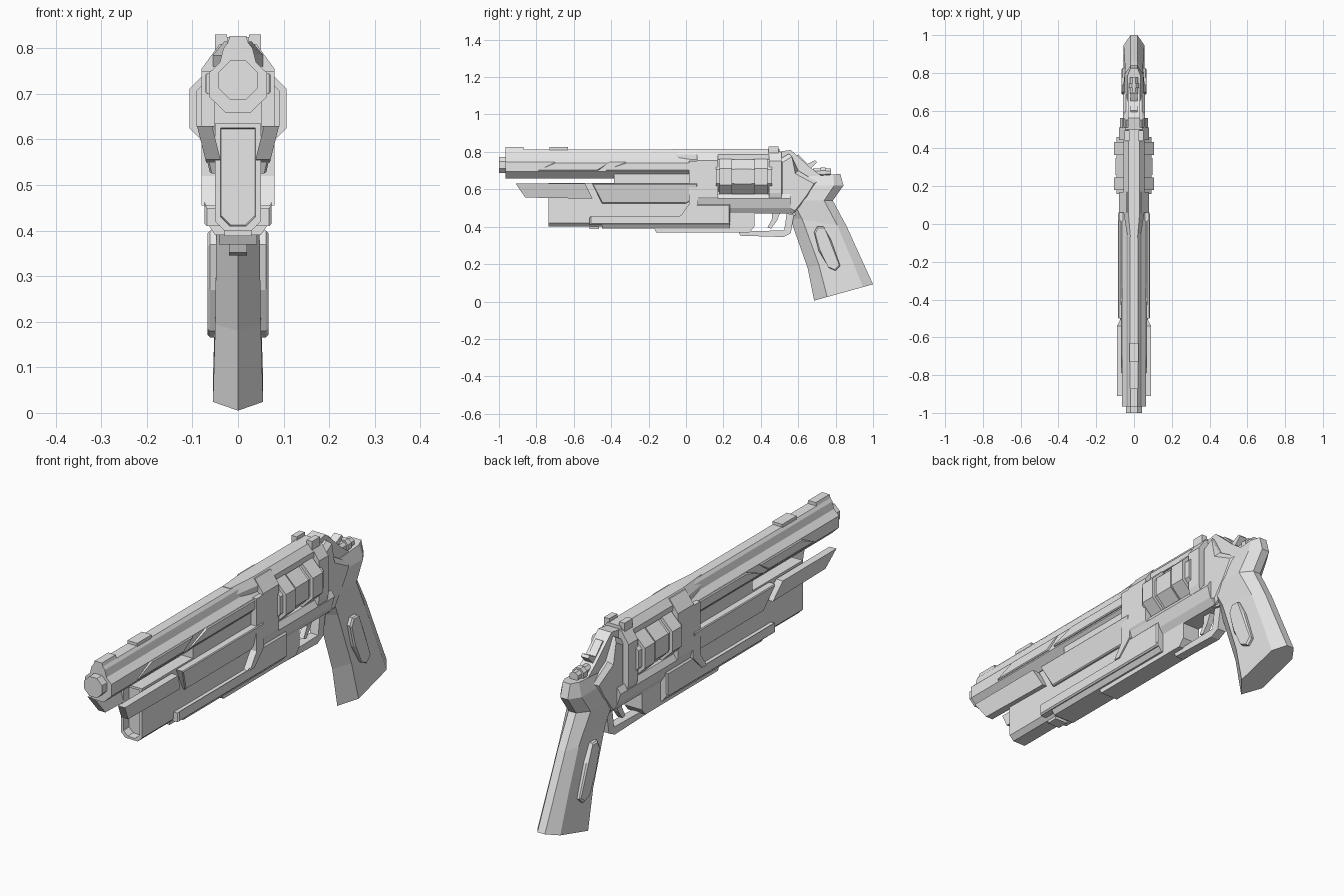
import bpy, bmesh, math

grey = bpy.data.materials.new("light_grey")
grey.diffuse_color = (0.8, 0.8, 0.8, 1)


def loft(name, rings):
    """Skin a list of equal-length point rings and cap both ends."""
    bm = bmesh.new()
    vs = [[bm.verts.new(p) for p in r] for r in rings]
    n = len(rings[0])
    for a, b in zip(vs, vs[1:]):
        for i in range(n):
            j = (i + 1) % n
            bm.faces.new((a[i], a[j], b[j], b[i]))
    bm.faces.new(vs[0])
    bm.faces.new(vs[-1])
    bmesh.ops.recalc_face_normals(bm, faces=bm.faces)
    me = bpy.data.meshes.new(name)
    bm.to_mesh(me)
    bm.free()
    me.materials.append(grey)
    ob = bpy.data.objects.new(name, me)
    bpy.context.collection.objects.link(ob)
    return ob


def prism(name, pts, w):
    """Side profile (y, z) extruded symmetrically across x."""
    return loft(name, [[(s * w, y, z) for y, z in pts] for s in (-1, 1)])


def plates(name, pts, x0, x1, slope=0.0, zref=0.0, edge=0.0):
    """Mirrored pair of side plates, optionally leaning outwards and bevel edged."""
    cy = sum(p[0] for p in pts) / len(pts)
    cz = sum(p[1] for p in pts) / len(pts)

    def ring(s, x, d):
        out = []
        for y, z in pts:
            y -= math.copysign(min(d, abs(y - cy)), y - cy)
            z -= math.copysign(min(d, abs(z - cz)), z - cz)
            out.append((s * (x + slope * (z - zref)), y, z))
        return out
    for s, side in ((-1, "left"), (1, "right")):
        rings = [ring(s, x0, 0), ring(s, x1 - edge, 0)]
        if edge:
            rings.append(ring(s, x1, edge))
        loft(name + "_" + side, rings)


def section(name, half, y0, y1):
    """Right half cross-section (x, z) mirrored and run along y."""
    pts = half + [(-x, z) for x, z in reversed(half)]
    return loft(name, [[(x, y, z) for x, z in pts] for y in (y0, y1)])


def octagon(name, a, z, y0, y1, az=None):
    az = az or a
    k = math.tan(math.pi / 8)
    return section(name, [(a * k, z + az), (a, z + az * k),
                          (a, z - az * k), (a * k, z - az)], y0, y1)


# barrel, muzzle and top rail
octagon("muzzle", 0.043, 0.73, -1.0, -0.95)
octagon("barrel", 0.064, 0.72, -0.965, 0.1, 0.062)
section("top_rail", [(0.022, 0.813), (0.032, 0.80), (0.042, 0.76)], -0.965, 0.12)
section("front_sight", [(0.018, 0.827), (0.026, 0.80)], -0.965, -0.87)
section("rail_block", [(0.024, 0.825), (0.024, 0.80)], -0.73, -0.63)
plates("barrel_front_panel", [(-0.79, 0.70), (-0.70, 0.745), (-0.41, 0.745), (-0.47, 0.70)],
       0.05, 0.07, edge=0.004)
plates("barrel_rear_panel", [(-0.43, 0.70), (-0.32, 0.745), (0.03, 0.745), (0.03, 0.70)],
       0.05, 0.072, edge=0.004)

# top strap over the cylinder, flaring out from the rail
loft("top_strap", [[(s * x * w, y, z) for s, x, z in
                    ((1, 0.03, 0.815), (1, 0.055, 0.785), (1, 0.055, 0.76),
                     (-1, 0.055, 0.76), (-1, 0.055, 0.785), (-1, 0.03, 0.815))]
                   for y, w in ((-0.08, 0.6), (0.06, 1), (0.50, 1))])

# housing under the barrel, with a recessed front
def housing_ring(y, w, z0, z1):
    return [(w, y, z1), (w, y, z0 + 0.02), (w - 0.02, y, z0),
            (0.02 - w, y, z0), (-w, y, z0 + 0.02), (-w, y, z1)]


loft("lower_housing", [housing_ring(0.235, 0.05, 0.40, 0.635),
                       housing_ring(-0.735, 0.05, 0.40, 0.635),
                       housing_ring(-0.735, 0.038, 0.41, 0.625),
                       housing_ring(-0.70, 0.036, 0.412, 0.623)])
section("barrel_support", [(0.052, 0.70), (0.052, 0.60)], -0.385, 0.10)
section("housing_nub", [(0.03, 0.41), (0.03, 0.388)], -0.515, -0.465)

# leaning side fins and panels
plates("side_fin", [(-0.91, 0.63), (-0.86, 0.556), (-0.50, 0.55), (-0.54, 0.63)],
       0.037, 0.070, 0.25, 0.55)
plates("middle_panel", [(-0.50, 0.63), (-0.45, 0.525), (0.0, 0.525), (0.06, 0.56), (0.06, 0.63)],
       0.035, 0.067, 0.22, 0.55, 0.004)
plates("lower_panel", [(-0.515, 0.41), (-0.515, 0.45), (-0.03, 0.45), (0.055, 0.52),
                       (0.235, 0.52), (0.235, 0.41)], 0.04, 0.074, edge=0.006)
plates("collar_post", [(0.015, 0.75), (0.015, 0.52), (-0.03, 0.455), (0.0, 0.455),
                       (0.065, 0.52), (0.065, 0.75)], 0.04, 0.08)
section("lower_panel_base", [(0.074, 0.425), (0.05, 0.39)], -0.45, 0.235)

# frame around the cylinder
section("collar", [(0.04, 0.81), (0.08, 0.755), (0.08, 0.56), (0.05, 0.50)], 0.06, 0.17)
section("frame_bottom", [(0.06, 0.575), (0.075, 0.55), (0.06, 0.50), (0.04, 0.47)], 0.06, 0.56)
section("recoil_shield", [(0.045, 0.80), (0.08, 0.75), (0.08, 0.58), (0.06, 0.50)], 0.445, 0.51)
for s in (-1, 1):
    loft("rear_sight", [[(s * x, y, z) for x, z in ((0.024, 0.83), (0.05, 0.83),
                        (0.05, 0.77), (0.024, 0.77))] for y in (0.44, 0.495)])

# fluted cylinder with raised bands
octagon("cylinder", 0.092, 0.668, 0.16, 0.46)
octagon("cylinder_front_band", 0.106, 0.668, 0.18, 0.245)
octagon("cylinder_rear_band", 0.106, 0.668, 0.365, 0.435)
octagon("cylinder_middle_band", 0.097, 0.668, 0.26, 0.35)

# lower frame, trigger guard and trigger
prism("lower_frame", [(-0.18, 0.41), (-0.16, 0.37), (0.34, 0.37), (0.365, 0.40),
                      (0.365, 0.50), (-0.10, 0.50)], 0.042)
prism("trigger_guard", [(0.28, 0.375), (0.29, 0.352), (0.52, 0.345), (0.56, 0.365),
                        (0.58, 0.48), (0.54, 0.48), (0.525, 0.38)], 0.02)
prism("trigger", [(0.46, 0.49), (0.51, 0.49), (0.485, 0.43), (0.455, 0.39),
                  (0.435, 0.395), (0.46, 0.44)], 0.012)

# faceted grip: front ridge, two sides, back ridge
rows = [  # front y, z, back y, z, half width
    (0.685, 0.005, 1.0, 0.092, 0.055),
    (0.65, 0.18, 0.93, 0.245, 0.050),
    (0.555, 0.45, 0.86, 0.40, 0.047),
    (0.51, 0.54, 0.785, 0.54, 0.056),
    (0.55, 0.62, 0.842, 0.62, 0.050),
    (0.60, 0.665, 0.825, 0.682, 0.034)]
rings = []
for fy, fz, by, bz, w in rows:
    def at(x, t, up=0.0):
        return (x, fy + (by - fy) * t, fz + (bz - fz) * t + up)
    rings.append([at(0, 0), at(w, 0.22), at(w, 0.83), at(0.018, 1),
                  at(-0.018, 1), at(-w, 0.83), at(-w, 0.22)])
loft("grip", rings)
plates("grip_panel", [(0.685, 0.37), (0.70, 0.40), (0.735, 0.40), (0.775, 0.33),
                      (0.825, 0.19), (0.80, 0.165), (0.765, 0.18), (0.71, 0.27)],
       0.035, 0.067, edge=0.006)

# rear frame and its angled cheeks
prism("rear_frame", [(0.49, 0.48), (0.49, 0.80), (0.56, 0.81), (0.60, 0.775), (0.66, 0.72),
                     (0.74, 0.66), (0.72, 0.56), (0.58, 0.46)], 0.032)
plates("rear_cheek", [(0.50, 0.50), (0.50, 0.76), (0.55, 0.79), (0.60, 0.70), (0.70, 0.64),
                      (0.66, 0.55), (0.57, 0.47)], 0.02, 0.058, edge=0.016)

# hammer with spur, and rear knob
prism("hammer", [(0.57, 0.77), (0.60, 0.785), (0.65, 0.735), (0.69, 0.755), (0.70, 0.745),
                 (0.67, 0.715), (0.70, 0.67), (0.62, 0.68)], 0.018)
octagon("rear_knob", 0.02, 0.69, 0.68, 0.775)
octagon("rear_knob_collar", 0.027, 0.69, 0.72, 0.745)
